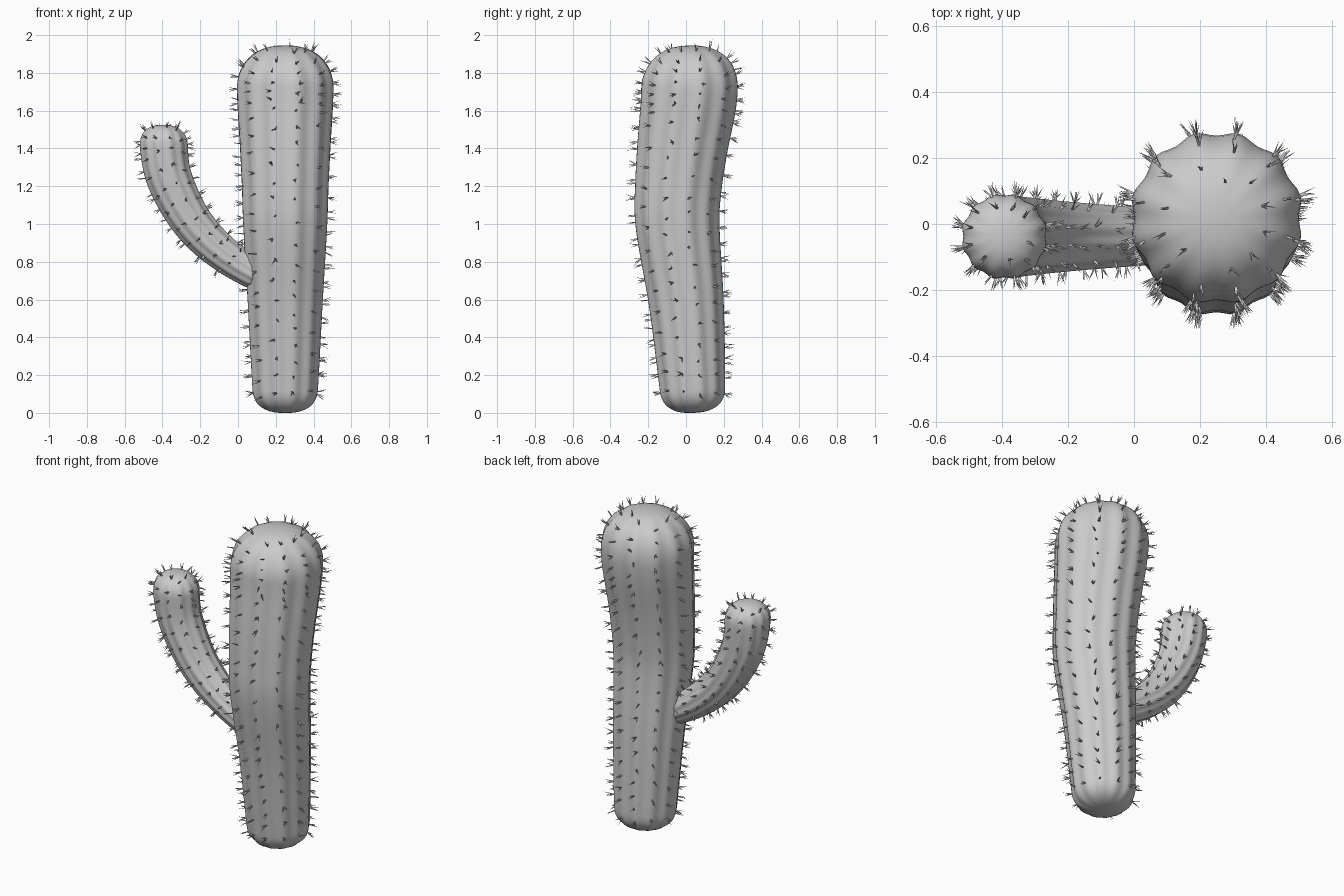
import bpy, bmesh, math, random
from mathutils import Vector

random.seed(7)
if "Cube" in bpy.data.objects:
    bpy.data.objects.remove(bpy.data.objects["Cube"])

RIBS = 12
SEGMENTS = RIBS * 6
RIB_PHASE = math.pi / RIBS


class Column:
    """Ribbed tube with rounded ends, swept along keys of (x, y, z, radius)."""

    def __init__(self, keys, side, start_cap, end_cap):
        self.side = Vector(side)
        self.start_cap, self.end_cap = start_cap, end_cap
        k = [Vector(p) for p in keys]
        k = [2 * k[0] - k[1]] + k + [2 * k[-1] - k[-2]]
        self.samples = []
        for a, b, c, d in zip(k, k[1:], k[2:], k[3:]):
            for i in range(24):
                t = i / 24
                self.samples.append(b + 0.5 * t * ((c - a) + t * (
                    (2 * a - 5 * b + 4 * c - d) + t * (3 * (b - c) + d - a))))
        self.samples.append(k[-2])
        self.dist = [0.0]
        for a, b in zip(self.samples, self.samples[1:]):
            self.dist.append(self.dist[-1] + (b - a).xyz.length)
        self.length = self.dist[-1]

    def axis(self, s):
        s = min(max(s, 0), self.length)
        i = 0
        while i < len(self.dist) - 2 and self.dist[i + 1] < s:
            i += 1
        t = (s - self.dist[i]) / (self.dist[i + 1] - self.dist[i])
        return self.samples[i].lerp(self.samples[i + 1], t)

    def point(self, s, angle):
        p = self.axis(s)
        tangent = (self.axis(s + 0.03) - self.axis(s - 0.03)).xyz.normalized()
        u = (self.side - tangent * self.side.dot(tangent)).normalized()
        v = tangent.cross(u)
        cap = 1.0
        for gap, (size, power) in ((s, self.start_cap), (self.length - s, self.end_cap)):
            if gap < size:
                cap *= max(0, 1 - (1 - max(gap, 0) / size) ** power) ** (1 / power)
        groove = 0.055 * cap * math.sin(RIBS / 2 * (angle - RIB_PHASE)) ** 2
        r = p.w * cap * (1 - groove)
        return p.xyz + r * (u * math.cos(angle) + v * math.sin(angle))

    def normal(self, s, angle):
        along = self.point(s + 0.004, angle) - self.point(s - 0.004, angle)
        around = self.point(s, angle + 0.1) - self.point(s, angle - 0.1)
        return around.cross(along).normalized()

    def stations(self):
        """Ring positions, packed closely inside the rounded ends."""
        a, b = self.start_cap[0], self.end_cap[0]
        n = 12
        low = [a * (1 - math.cos(math.pi / 2 * i / n)) for i in range(1, n)]
        high = [self.length - b * (1 - math.cos(math.pi / 2 * i / n)) for i in range(n - 1, 0, -1)]
        mid = [a + (self.length - a - b) * i / 30 for i in range(31)]
        return low + mid + high


def finish(bm, name):
    mesh = bpy.data.meshes.new(name)
    bmesh.ops.recalc_face_normals(bm, faces=bm.faces)
    bm.to_mesh(mesh)
    bm.free()
    obj = bpy.data.objects.new(name, mesh)
    bpy.context.collection.objects.link(obj)
    return obj


def build_body(col, name):
    bm = bmesh.new()
    rings = [[bm.verts.new(col.point(s, math.tau * i / SEGMENTS)) for i in range(SEGMENTS)]
             for s in col.stations()]
    for lower, upper in zip(rings, rings[1:]):
        for i in range(SEGMENTS):
            j = (i + 1) % SEGMENTS
            bm.faces.new((lower[i], lower[j], upper[j], upper[i]))
    for ring, s in ((rings[0], 0), (rings[-1], col.length)):
        pole = bm.verts.new(col.axis(s).xyz)
        for i in range(SEGMENTS):
            bm.faces.new((ring[i], ring[(i + 1) % SEGMENTS], pole))
    obj = finish(bm, name)
    for poly in obj.data.polygons:
        poly.use_smooth = True
    return obj


def add_spine(bm, base, direction, length, width):
    u = direction.orthogonal().normalized()
    v = direction.cross(u)
    foot = [bm.verts.new(base - direction * 0.006 + width * (
        u * math.cos(math.tau * i / 4) + v * math.sin(math.tau * i / 4))) for i in range(4)]
    tip = bm.verts.new(base + direction * length)
    for i in range(4):
        bm.faces.new((foot[i], foot[(i + 1) % 4], tip))
    bm.faces.new(foot[::-1])


def build_spines(col, name, first, spacing, length):
    bm = bmesh.new()
    for rib in range(RIBS):
        angle = RIB_PHASE + math.tau * rib / RIBS
        s = first + random.uniform(0, spacing / 2)
        while s < col.length - 0.008:
            a = angle + random.uniform(-0.05, 0.05)
            base, out = col.point(s, a), col.normal(s, a)
            # Each areole carries a small spreading tuft
            for _ in range(random.choice((3, 3, 4))):
                spread = Vector([random.uniform(-0.4, 0.4) for _ in range(3)])
                add_spine(bm, base, (out + spread).normalized(),
                          length * random.uniform(0.75, 1.1), 0.0045)
            # Tufts crowd together towards the growing tip
            near_tip = col.length - s < 1.6 * col.end_cap[0]
            s += spacing * random.uniform(0.75, 1.2) * (0.62 if near_tip else 1)
    return finish(bm, name)


# Main stem, bowed gently forward at mid height
trunk = Column(
    [(0.25, 0.04, 0, 0.17), (0.25, 0.03, 0.2, 0.183), (0.25, 0, 0.6, 0.205),
     (0.25, -0.045, 1, 0.229), (0.25, -0.04, 1.2, 0.236), (0.25, -0.02, 1.4, 0.246),
     (0.25, 0.018, 1.7, 0.263), (0.25, 0.01, 1.945, 0.26)],
    side=(1, 0, 0), start_cap=(0.13, 2.5), end_cap=(0.24, 2.3))
build_body(trunk, "trunk")
build_spines(trunk, "trunk_spines", 0.08, 0.098, 0.052)

# Side arm, curving out and up
arm = Column(
    [(0.13, -0.038, 0.715, 0.085), (0.03, -0.038, 0.77, 0.09), (-0.06, -0.038, 0.83, 0.096),
     (-0.16, -0.038, 0.915, 0.104), (-0.25, -0.038, 1.02, 0.112), (-0.325, -0.038, 1.15, 0.12),
     (-0.375, -0.038, 1.28, 0.126), (-0.393, -0.038, 1.42, 0.131), (-0.393, -0.038, 1.525, 0.131)],
    side=(0, 1, 0), start_cap=(0.06, 2), end_cap=(0.12, 2.4))
build_body(arm, "arm")
build_spines(arm, "arm_spines", 0.17, 0.1, 0.044)
